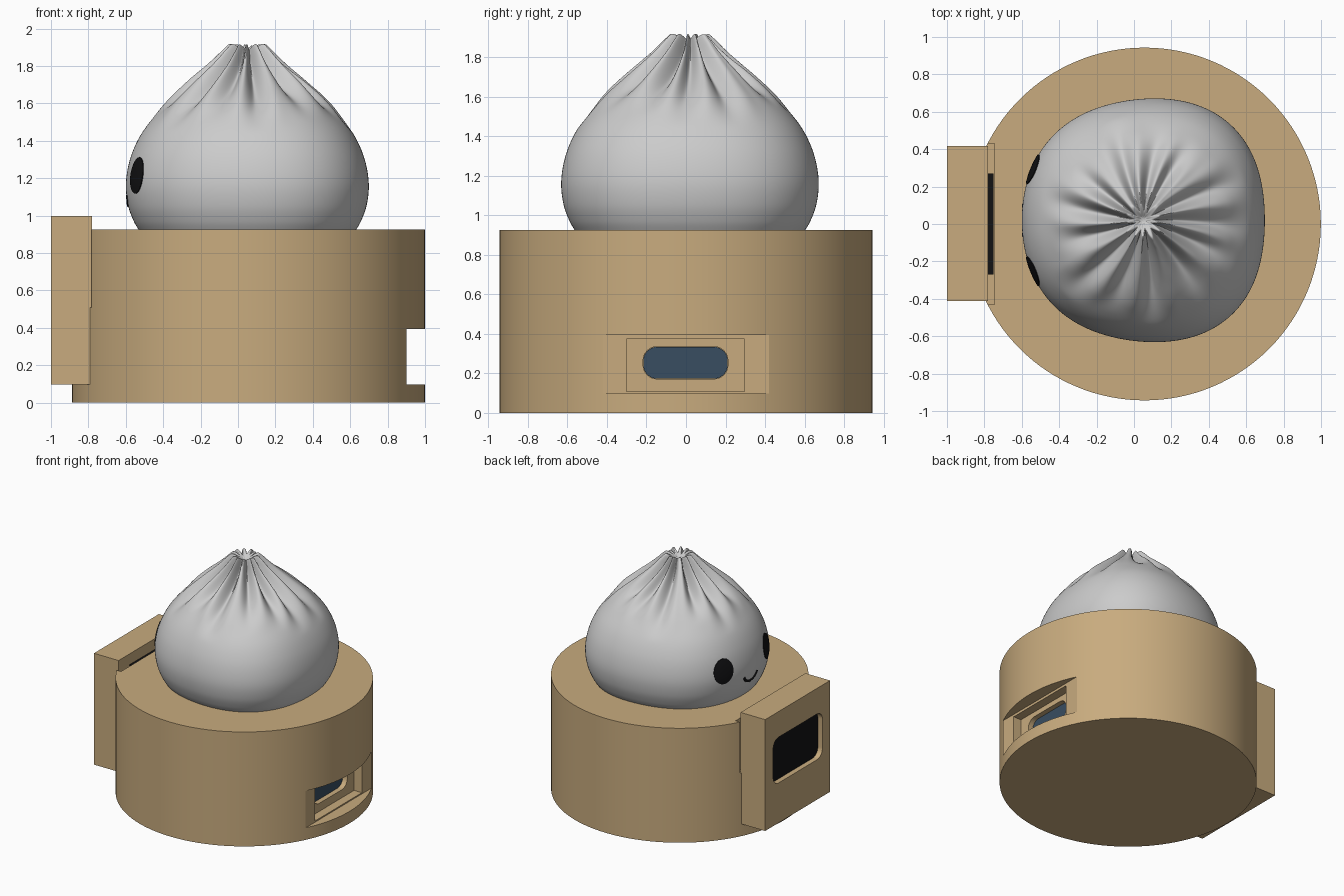
import bpy, bmesh, math, random
from mathutils import Vector

if "Cube" in bpy.data.objects:
    bpy.data.objects.remove(bpy.data.objects["Cube"])

random.seed(4)


def material(name, rgb):
    m = bpy.data.materials.new(name)
    m.diffuse_color = (*rgb, 1)
    m.use_nodes = True
    m.node_tree.nodes["Principled BSDF"].inputs["Base Color"].default_value = m.diffuse_color
    return m


TAN = material("tan", (0.58, 0.41, 0.21))
BLACK = material("black", (0.006, 0.006, 0.007))
BLUE = material("slate_blue", (0.04, 0.075, 0.12))


def add_mesh(name, bm, mat=None, smooth=None):
    bmesh.ops.recalc_face_normals(bm, faces=bm.faces)
    me = bpy.data.meshes.new(name)
    bm.to_mesh(me)
    bm.free()
    ob = bpy.data.objects.new(name, me)
    bpy.context.collection.objects.link(ob)
    if mat:
        me.materials.append(mat)
    if smooth:
        shade(ob, smooth)
    return ob


def activate(ob):
    bpy.ops.object.select_all(action='DESELECT')
    ob.select_set(True)
    bpy.context.view_layer.objects.active = ob


def shade(ob, deg):
    activate(ob)
    bpy.ops.object.shade_smooth_by_angle(angle=math.radians(deg))


def prism(name, x, y, z, r=0.0, mat=None):
    """Block along x; its y-z outline has corners of radius r."""
    pts = []
    n = 8 if r else 0
    for k, (cy, cz) in enumerate([(y[1], z[1]), (y[0], z[1]), (y[0], z[0]), (y[1], z[0])]):
        cy += -r if cy == y[1] else r
        cz += -r if cz == z[1] else r
        for i in range(n + 1):
            a = math.pi / 2 * (k + (i / n if n else 0))
            pts.append((x[0], cy + r * math.cos(a), cz + r * math.sin(a)))
    bm = bmesh.new()
    f = bm.faces.new([bm.verts.new(p) for p in pts])
    ext = bmesh.ops.extrude_face_region(bm, geom=[f])
    bmesh.ops.translate(bm, vec=(x[1] - x[0], 0, 0),
                        verts=[v for v in ext["geom"] if isinstance(v, bmesh.types.BMVert)])
    return add_mesh(name, bm, mat)


def cut(ob, cutter):
    cutter.hide_render = True
    activate(ob)
    m = ob.modifiers.new("cut", 'BOOLEAN')
    m.operation, m.solver, m.object = 'DIFFERENCE', 'EXACT', cutter
    bpy.ops.object.modifier_apply(modifier=m.name)
    bpy.data.objects.remove(cutter)


# Round base with side port and a slot behind the display housing
bpy.ops.mesh.primitive_cylinder_add(vertices=128, radius=0.943, depth=0.925,
                                    location=(0.056, 0, 0.4625))
base = bpy.context.object
base.name = "round_base"
base.data.materials.append(TAN)
cut(base, prism("c", (0.9, 1.2), (-0.6, 0.6), (0.097, 0.395)))
cut(base, prism("c", (0.83, 1.1), (-0.3, 0.297), (0.107, 0.375)))
cut(base, prism("c", (0.77, 1.1), (-0.217, 0.212), (0.172, 0.335), 0.07))
cut(base, prism("c", (-0.95, -0.745), (-0.43, 0.43), (0.51, 1.2)))
shade(base, 25)
prism("port_insert", (0.765, 0.79), (-0.216, 0.211), (0.173, 0.334), 0.07, BLUE)

# Display housing with a recessed rounded window
housing = prism("display_housing", (-1.0, -0.78), (-0.412, 0.417), (0.097, 0.997), 0, TAN)
cut(housing, prism("c", (-1.1, -0.95), (-0.315, 0.315), (0.42, 0.79), 0.07))
shade(housing, 25)
prism("display_screen", (-0.96, -0.945), (-0.314, 0.314), (0.421, 0.789), 0.07, BLACK)
prism("display_back", (-0.785, -0.752), (-0.27, 0.27), (0.52, 0.91), 0, BLACK)

# Bun profile: (height, relative radius)
PROFILE = [(0.92, 0.89), (0.97, 0.935), (1.05, 0.98), (1.15, 1.0), (1.25, 0.985),
           (1.35, 0.94), (1.45, 0.86), (1.55, 0.735), (1.62, 0.625), (1.7, 0.475),
           (1.78, 0.33), (1.84, 0.235), (1.885, 0.175), (1.91, 0.135), (1.9, 0.09),
           (1.87, 0.03)]
CX, CY = 0.05, 0.02


def profile(t):
    """Catmull-Rom point on the profile, t counted in profile points."""
    i = min(int(t), len(PROFILE) - 2)
    u = t - i
    a, b, c, d = (PROFILE[max(0, min(len(PROFILE) - 1, i + k))] for k in (-1, 0, 1, 2))
    return [0.5 * (2 * q + (r - p) * u + (2 * p - 5 * q + 4 * r - s) * u * u
                   + (3 * q - p - 3 * r + s) * u ** 3) for p, q, r, s in zip(a, b, c, d)]


def outline(a):
    return 0.663 - 0.0135 * math.cos(4 * a) + 0.0106 * (math.cos(a) - math.cos(3 * a))


def smoothstep(u):
    u = max(0.0, min(1.0, u))
    return u * u * (3 - 2 * u)


# Pleats: angle, lower end, strength
N = 13
PLEATS = [(2 * math.pi * (i + random.uniform(-0.18, 0.18)) / N,
           random.uniform(1.42, 1.56), random.uniform(0.75, 1.15)) for i in range(N)]


def bun_point(a, t):
    z, s = profile(t)
    r = s * outline(a)
    dent = 0.0
    for pa, start, power in PLEATS:
        da = (a - pa - 0.25 * (z - 1.6) + math.pi) % (2 * math.pi) - math.pi
        width = 0.10 + 0.05 * smoothstep((z - 1.6) / 0.3)
        dent += power * smoothstep((z - start) / 0.22) * (
            math.exp(-(da / width) ** 2) - 0.25 * math.exp(-((abs(da) - 0.22) / 0.1) ** 2))
    depth = dent * min(0.05, 0.36 * r)
    r -= depth
    return Vector((CX + r * math.cos(a), CY + r * math.sin(a), z - 0.7 * depth * smoothstep((z - 1.5) / 0.3)))


# Pleated bun
ROWS, COLS = 120, 288
bm = bmesh.new()
rings = [[bm.verts.new(bun_point(2 * math.pi * j / COLS, (len(PROFILE) - 1) * i / ROWS))
          for j in range(COLS)] for i in range(ROWS + 1)]
for lo, hi in zip(rings, rings[1:]):
    for j in range(COLS):
        k = (j + 1) % COLS
        bm.faces.new((lo[j], lo[k], hi[k], hi[j]))
bm.faces.new(rings[0][::-1])
bm.faces.new(rings[-1])
add_mesh("pleated_bun", bm, None, 60)


def on_face(u, z, lift):
    """Point on the smooth lower bun: u along the surface from the face centre."""
    t = 0.0
    while profile(t)[0] < z:
        t += 0.01
    a = math.pi - u / 0.66
    p = bun_point(a, t)
    return p + lift * Vector((math.cos(a), math.sin(a), 0))


# Oval eyes laid on the surface
for name, u0 in (("left_eye", -0.285), ("right_eye", 0.285)):
    bm = bmesh.new()
    loops = [[bm.verts.new(on_face(u0 + 0.085 * q * math.cos(b), 1.215 + 0.097 * q * math.sin(b), lift))
              for b in (2 * math.pi * j / 40 for j in range(40))]
             for q, lift in ((1, -0.006), (1, 0.005), (0.7, 0.006), (0.35, 0.006))]
    for o, i in zip(loops, loops[1:]):
        for j in range(40):
            k = (j + 1) % 40
            bm.faces.new((o[j], o[k], i[k], i[j]))
    bm.faces.new(loops[-1])
    add_mesh(name, bm, BLACK, 40)

# Smile
cu = bpy.data.curves.new("smile", 'CURVE')
cu.dimensions, cu.bevel_depth, cu.bevel_resolution, cu.use_fill_caps = '3D', 0.011, 3, True
sp = cu.splines.new('POLY')
sp.points.add(16)
for i, p in enumerate(sp.points):
    b = math.pi * (1.06 + 0.88 * i / 16)
    p.co = (*on_face(0.085 * math.cos(b), 1.12 + 0.065 * math.sin(b), -0.004), 1)
smile = bpy.data.objects.new("smile", cu)
bpy.context.collection.objects.link(smile)
cu.materials.append(BLACK)
